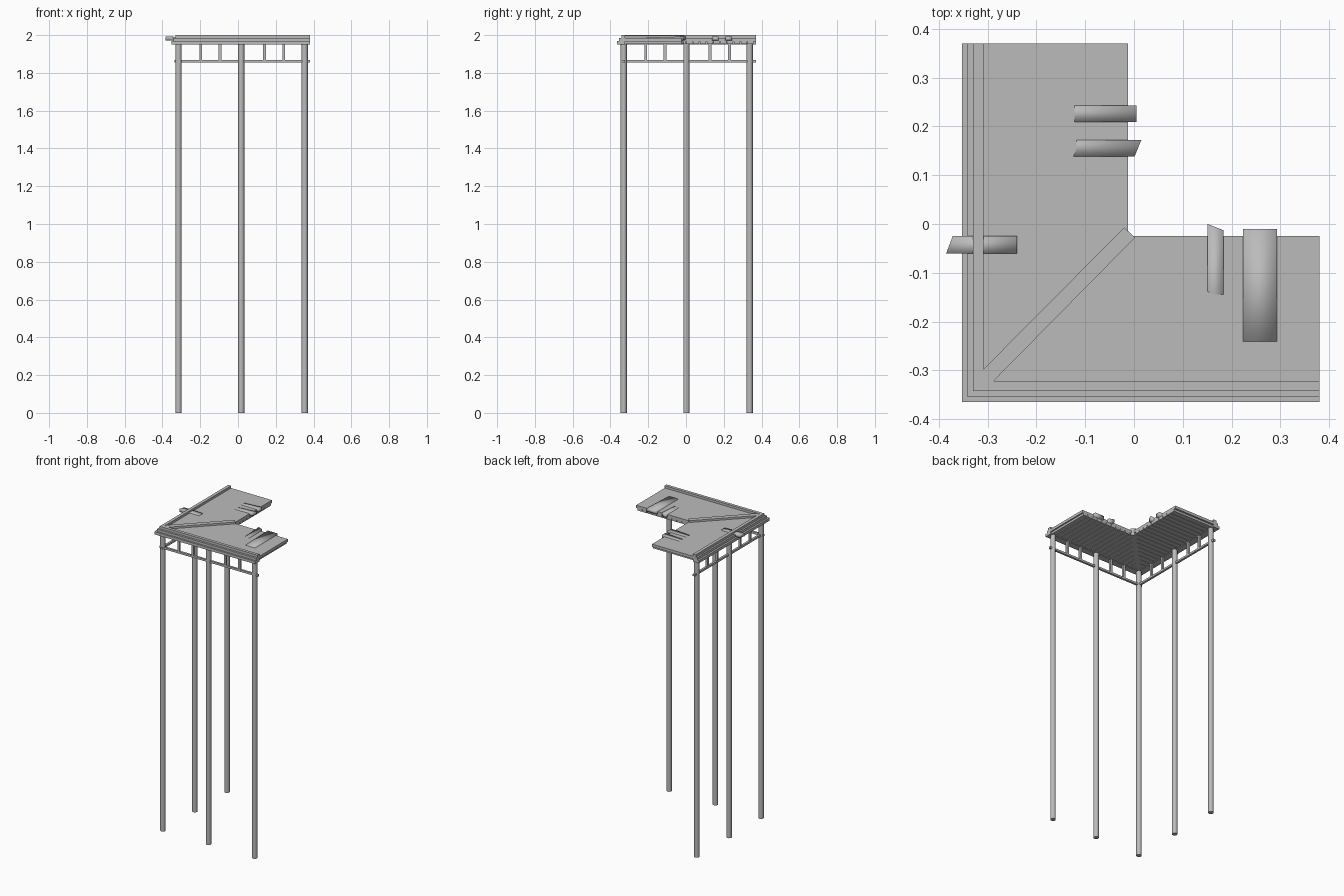
import bpy, bmesh

cube = bpy.data.objects.get("Cube")
if cube:
    bpy.data.objects.remove(cube, do_unlink=True)

grey = bpy.data.materials.new("weathered_grey")
grey.use_nodes = True
COLOUR = (0.5, 0.5, 0.5, 1)
grey.diffuse_color = COLOUR
grey.node_tree.nodes["Principled BSDF"].inputs["Base Color"].default_value = COLOUR


def finish(name, bm, smooth=False):
    bmesh.ops.recalc_face_normals(bm, faces=bm.faces)
    mesh = bpy.data.meshes.new(name)
    for f in bm.faces:
        f.smooth = smooth
    bm.to_mesh(mesh)
    bm.free()
    mesh.materials.append(grey)
    obj = bpy.data.objects.new(name, mesh)
    bpy.context.collection.objects.link(obj)
    return obj


def prism(name, outline, z0, z1):
    """Extrude a flat outline from z0 up to z1."""
    bm = bmesh.new()
    face = bm.faces.new([bm.verts.new((x, y, z0)) for x, y in outline])
    new = bmesh.ops.extrude_face_region(bm, geom=[face])["geom"]
    top = [v for v in new if isinstance(v, bmesh.types.BMVert)]
    bmesh.ops.translate(bm, verts=top, vec=(0, 0, z1 - z0))
    return finish(name, bm)


def rect(x0, x1, y0, y1):
    return [(x0, y0), (x1, y0), (x1, y1), (x0, y1)]


def corner_shape(x0, y0, x1, y1, inx, iny):
    """L-shaped outline: outer corner, arm ends, inner corner."""
    return [(x0, y0), (x1, y0), (x1, iny), (inx, iny), (inx, y1), (x0, y1)]


def loose_board(name, axis, inner, tips, sides, z_inner, z_tip, thick=0.02):
    """Slightly tilted board with a slanted tip, running along x or y."""
    bm = bmesh.new()
    rings = []
    for drop in (0, thick):
        ring = [(inner, sides[0], z_inner), (tips[0], sides[0], z_tip),
                (tips[1], sides[1], z_tip), (inner, sides[1], z_inner)]
        rings.append([bm.verts.new((u, v, z - drop) if axis == "x" else (v, u, z - drop))
                      for u, v, z in ring])
    for ring in rings:
        bm.faces.new(ring)
    for i in range(4):
        j = (i + 1) % 4
        bm.faces.new((rings[0][i], rings[0][j], rings[1][j], rings[1][i]))
    return finish(name, bm, smooth=True)


END_X, END_Y = 0.38, 0.37
IN_X, IN_Y = -0.012, -0.025
DECK = 1.985

# Roof deck and the stepped trim on the two outer sides
prism("deck", corner_shape(-0.33, -0.342, END_X, END_Y, IN_X, IN_Y), 1.967, DECK)
prism("lower_trim", corner_shape(-0.353, -0.365, END_X, END_Y, -0.309, -0.322), 1.95, 1.968)
prism("middle_trim", corner_shape(-0.341, -0.355, END_X, END_Y, -0.309, -0.322), 1.968, 1.984)
prism("upper_rim", corner_shape(-0.33, -0.342, END_X, END_Y, -0.309, -0.322), 1.984, 2.0)

# Diagonal strip covering the mitre
prism("mitre_strip", [(-0.309, -0.322), (-0.288, -0.322), (0.002, -0.028),
                      (-0.02, -0.007), (-0.309, -0.298)], 1.953, 1.997)

# Planks below the deck, mitred at the diagonal
PITCH, GAP = 0.036, 0.004
for i in range(19):
    a = -0.309 + i * PITCH
    b = min(a + PITCH - GAP, END_X)
    prism("front_plank", [(a, -0.322), (b, -0.322), (b, min(b - 0.013, IN_Y)),
                          (a, min(a - 0.013, IN_Y))], 1.953, 1.968)
    c = -0.322 + i * PITCH
    d = min(c + PITCH - GAP, END_Y)
    prism("side_plank", [(-0.309, c), (min(c + 0.013, IN_X), c),
                         (min(d + 0.013, IN_X), d), (-0.309, d)], 1.953, 1.968)

# Loose boards poking out of the deck
loose_board("loose_board_back", "x", -0.25, (0.005, 0.005), (0.209, 0.243), 1.978, 1.992)
loose_board("loose_board_middle", "x", -0.25, (0.001, 0.015), (0.138, 0.172), 1.978, 1.992)
loose_board("loose_board_outer", "x", -0.24, (-0.385, -0.372), (-0.06, -0.025), 1.989, 1.992)
loose_board("loose_board_front", "y", -0.26, (0.0, -0.013), (0.151, 0.184), 1.978, 1.993)
loose_board("wide_loose_board", "y", -0.27, (-0.01, -0.01), (0.223, 0.293), 1.984, 1.993)

# Round posts along the two outer sides
POST_X, POST_Y = -0.315, -0.33
for x, y in [(POST_X, POST_Y), (0.017, POST_Y), (0.353, POST_Y), (POST_X, 0.002), (POST_X, 0.337)]:
    bpy.ops.mesh.primitive_cylinder_add(vertices=12, radius=0.0165, depth=1.955,
                                        location=(x, y, 1.955 / 2))
    post = bpy.context.object
    post.name = "post"
    post.data.materials.append(grey)
    bpy.ops.object.shade_smooth_by_angle()

# Rails and short uprights between the posts
H = 0.007
prism("front_rail", rect(-0.335, 0.38, POST_Y - H, POST_Y + H), 1.855, 1.868)
prism("side_rail", rect(POST_X - H, POST_X + H, -0.347, 0.37), 1.855, 1.868)
for x in (-0.198, -0.095, 0.14, 0.243):
    prism("front_upright", rect(x - H, x + H, POST_Y - H, POST_Y + H), 1.86, 1.955)
for y in (-0.214, -0.111, 0.127, 0.23):
    prism("side_upright", rect(POST_X - H, POST_X + H, y - H, y + H), 1.86, 1.955)
